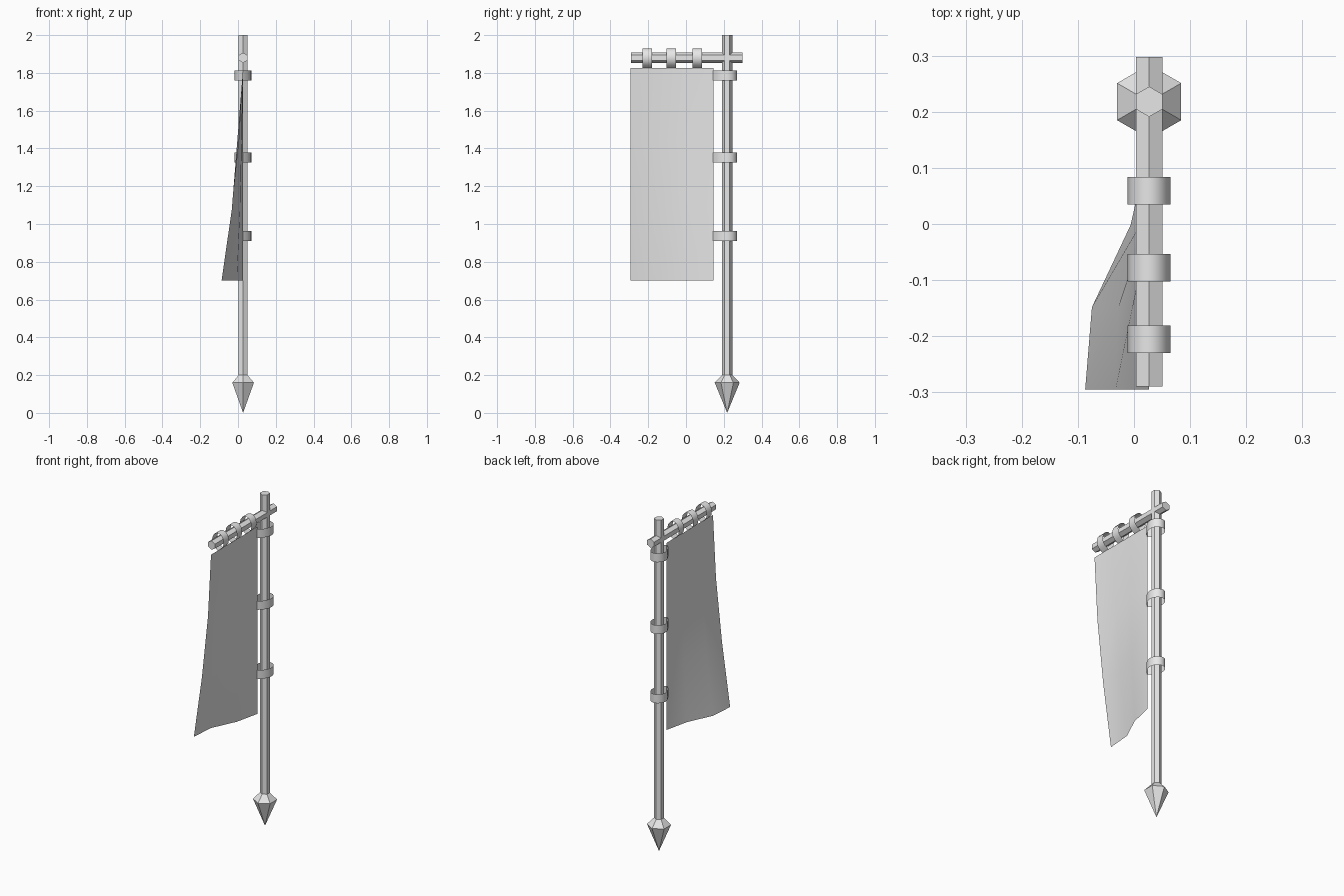
import bpy, bmesh, math
from mathutils import Vector

cube = bpy.data.objects.get("Cube")
if cube:
    bpy.data.objects.remove(cube, do_unlink=True)

grey = bpy.data.materials.new("plain grey")
grey.use_nodes = True
GREY = (0.8, 0.8, 0.8, 1)
grey.diffuse_color = GREY
grey.node_tree.nodes["Principled BSDF"].inputs["Base Color"].default_value = GREY

PX, PY = 0.027, 0.218      # pole axis
BAR_Z = 1.88               # crossbar height
R = 0.027                  # rod radius


def add_object(name, bm, smooth=False):
    mesh = bpy.data.meshes.new(name)
    bm.to_mesh(mesh)
    bm.free()
    mesh.materials.append(grey)
    for p in mesh.polygons:
        p.use_smooth = smooth
    obj = bpy.data.objects.new(name, mesh)
    bpy.context.collection.objects.link(obj)
    return obj


def hex_loft(name, stations, place):
    """Hexagonal solid through (distance, radius) stations; place maps (u, v, d) to a point."""
    bm = bmesh.new()
    rings = []
    for d, r in stations:
        rings.append([bm.verts.new(place(r * math.sin(i * math.pi / 3),
                                         r * math.cos(i * math.pi / 3), d)) for i in range(6)])
    for a, b in zip(rings, rings[1:]):
        for i in range(6):
            j = (i + 1) % 6
            bm.faces.new((a[i], a[j], b[j], b[i]))
    bm.faces.new(rings[0])
    bm.faces.new(rings[-1])
    bmesh.ops.remove_doubles(bm, verts=bm.verts, dist=1e-5)
    bmesh.ops.recalc_face_normals(bm, faces=bm.faces)
    return add_object(name, bm)


def upright(u, v, d):
    return (PX + u, PY + v, d)


def lengthwise(u, v, d):
    return (PX + u, d, BAR_Z + v)


# Rods and pointed foot
hex_loft("pole", [(0.17, R), (2.0, R)], upright)
hex_loft("crossbar", [(-0.29, R), (0.298, R)], lengthwise)
hex_loft("foot_spike", [(0.0, 0.0), (0.16, 0.066), (0.2, R)], upright)


def strap(name, centre, width, half, back, tip, place):
    """Thin teardrop loop round a rod, closing at the banner edge."""
    outline = [(0.0, -tip), (half * 0.55, -tip * 0.72)]
    for i in range(9):
        t = math.radians(-25 + i * 230 / 8)
        outline.append((half * math.cos(t), back * math.sin(t)))
    outline.append((-half * 0.55, -tip * 0.72))
    bm = bmesh.new()
    lo, hi = [[bm.verts.new(place(u, v, centre + s * width / 2)) for u, v in outline]
              for s in (-1, 1)]
    n = len(outline)
    for i in range(n):
        j = (i + 1) % n
        bm.faces.new((lo[i], lo[j], hi[j], hi[i]))
    bmesh.ops.recalc_face_normals(bm, faces=bm.faces)
    # Face outward
    bm.normal_update()
    mid = Vector(place(0, 0, centre))
    for f in bm.faces:
        if f.normal.dot(f.calc_center_median() - mid) < 0:
            f.normal_flip()
    obj = add_object(name, bm, True)
    crease = obj.data.edges
    for e in crease:        # sharp seam at the banner edge
        if set(e.vertices) == {0, n}:
            e.use_edge_sharp = True


for k, z in enumerate((1.785, 1.353, 0.937)):
    strap(f"pole_strap_{k + 1}", z, 0.053, 0.045, 0.052, 0.075, upright)
for k, y in enumerate((0.059, -0.078, -0.205)):
    strap(f"crossbar_strap_{k + 1}", y, 0.049, 0.0385, 0.05, 0.055, lengthwise)

# Banner cloth: sideways position for each row (top to bottom), pole edge to free edge
drift = [(0.027, 0.027, 0.027, 0.027),
         (0.027, 0.020, -0.003, 0.007),
         (0.027, 0.011, -0.028, -0.033),
         (0.027, -0.006, -0.075, -0.087)]
bm = bmesh.new()
grid = [[bm.verts.new((x, 0.145 - 0.44 * c / 3, 1.825 - 1.125 * r / 3))
         for c, x in enumerate(row)] for r, row in enumerate(drift)]
for r in range(3):
    for c in range(3):
        bm.faces.new((grid[r][c], grid[r][c + 1], grid[r + 1][c + 1], grid[r + 1][c]))
bm.normal_update()
for f in bm.faces:
    if f.normal.x < 0:
        f.normal_flip()
add_object("banner", bm, True)
